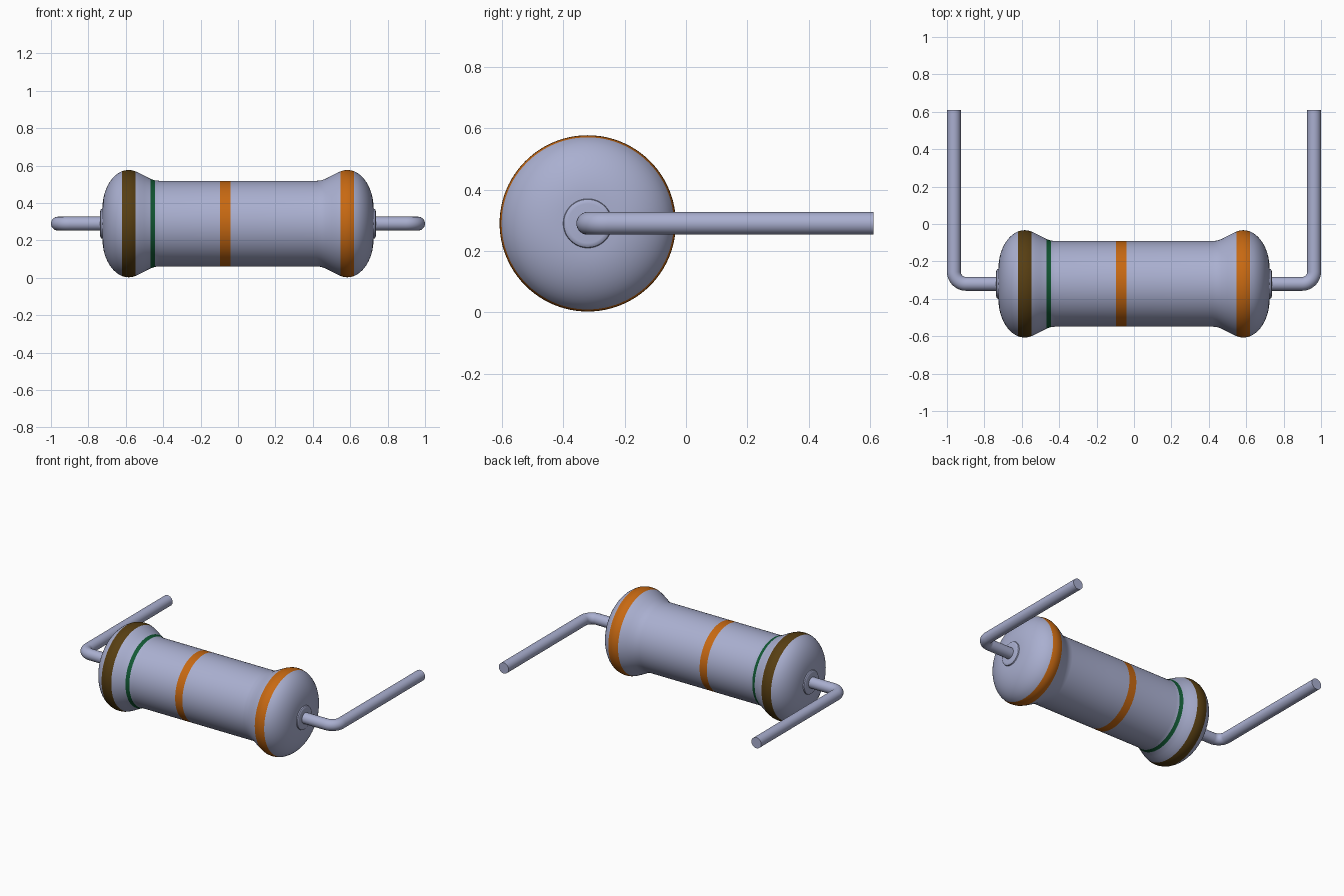
import bpy, bmesh, math
from mathutils import Vector

cube = bpy.data.objects.get("Cube")
if cube:
    bpy.data.objects.remove(cube, do_unlink=True)

AXIS_Y, AXIS_Z = -0.32, 0.29


def material(name, rgb):
    m = bpy.data.materials.new(name)
    m.use_nodes = True
    m.diffuse_color = (*rgb, 1)
    m.node_tree.nodes["Principled BSDF"].inputs["Base Color"].default_value = (*rgb, 1)
    return m


grey = material("blue grey", (0.40, 0.43, 0.63))
orange = material("orange", (0.57, 0.14, 0.006))
brown = material("dark brown", (0.095, 0.048, 0.006))
green = material("green", (0.006, 0.10, 0.035))


def finish(bm, name, mats, angle):
    bmesh.ops.recalc_face_normals(bm, faces=bm.faces)
    me = bpy.data.meshes.new(name)
    bm.to_mesh(me)
    bm.free()
    ob = bpy.data.objects.new(name, me)
    bpy.context.collection.objects.link(ob)
    for m in mats:
        me.materials.append(m)
    bpy.ops.object.select_all(action='DESELECT')
    ob.select_set(True)
    bpy.context.view_layer.objects.active = ob
    bpy.ops.object.shade_smooth_by_angle(angle=math.radians(angle))
    return ob


def skin(bm, rings):
    """Bridge rings of vertices and cap both ends."""
    n = len(rings[0])
    for a, b in zip(rings, rings[1:]):
        for i in range(n):
            j = (i + 1) % n
            bm.faces.new((a[i], a[j], b[j], b[i]))
    bm.faces.new(rings[0])
    bm.faces.new(rings[-1])


def ring(bm, centre, u, v, r, n):
    return [bm.verts.new(centre + r * (u * math.cos(a) + v * math.sin(a)))
            for a in (math.tau * i / n for i in range(n))]


# Body: half profile (x, radius) from the waist out to the lead collar
half = [(0.04, 0.229), (0.095, 0.229), (0.42, 0.229), (0.443, 0.231), (0.467, 0.239),
        (0.50, 0.256), (0.525, 0.269), (0.547, 0.279), (0.565, 0.285)]
for k in range(16):
    t = math.radians(90 - 6 * k)
    half.append((0.583 + 0.142 * math.cos(t), 0.08 + 0.207 * math.sin(t)))
    if k == 2:
        half.append((0.62, 0.2803))
half += [(0.725, 0.08), (0.732, 0.078), (0.736, 0.072), (0.737, 0.064)]
profile = [(-x, r) for x, r in reversed(half)] + half

bm = bmesh.new()
Y, Z = Vector((0, 1, 0)), Vector((0, 0, 1))
skin(bm, [ring(bm, Vector((x, AXIS_Y, AXIS_Z)), Y, Z, r, 96) for x, r in profile])

# Colour bands: (x start, x end, material slot)
bands = [(-0.622, -0.546, 2), (-0.468, -0.442, 3), (-0.096, -0.039, 1), (0.546, 0.622, 1)]
for f in bm.faces:
    x = f.calc_center_median().x
    for lo, hi, slot in bands:
        if lo < x < hi:
            f.material_index = slot
finish(bm, "resistor_body", [grey, orange, brown, green], 40)

# Bent wire leads, one on each side
LEAD_X, LEAD_R, BEND, END_Y = 0.963, 0.037, 0.065, 0.61
for side, name in ((1, "left_lead"), (-1, "right_lead")):
    path = [(0.70, AXIS_Y, 0.0)]
    for k in range(13):
        a = math.radians(7.5 * k)
        path.append((LEAD_X - BEND + BEND * math.sin(a),
                     AXIS_Y + BEND - BEND * math.cos(a), a))
    path.append((LEAD_X, END_Y, math.pi / 2))
    bm = bmesh.new()
    rings = []
    for x, y, a in path:
        across = Vector((-side * math.sin(a), math.cos(a), 0))
        rings.append(ring(bm, Vector((side * x, y, AXIS_Z)), across, Z, LEAD_R, 32))
    skin(bm, rings)
    finish(bm, name, [grey], 40)
